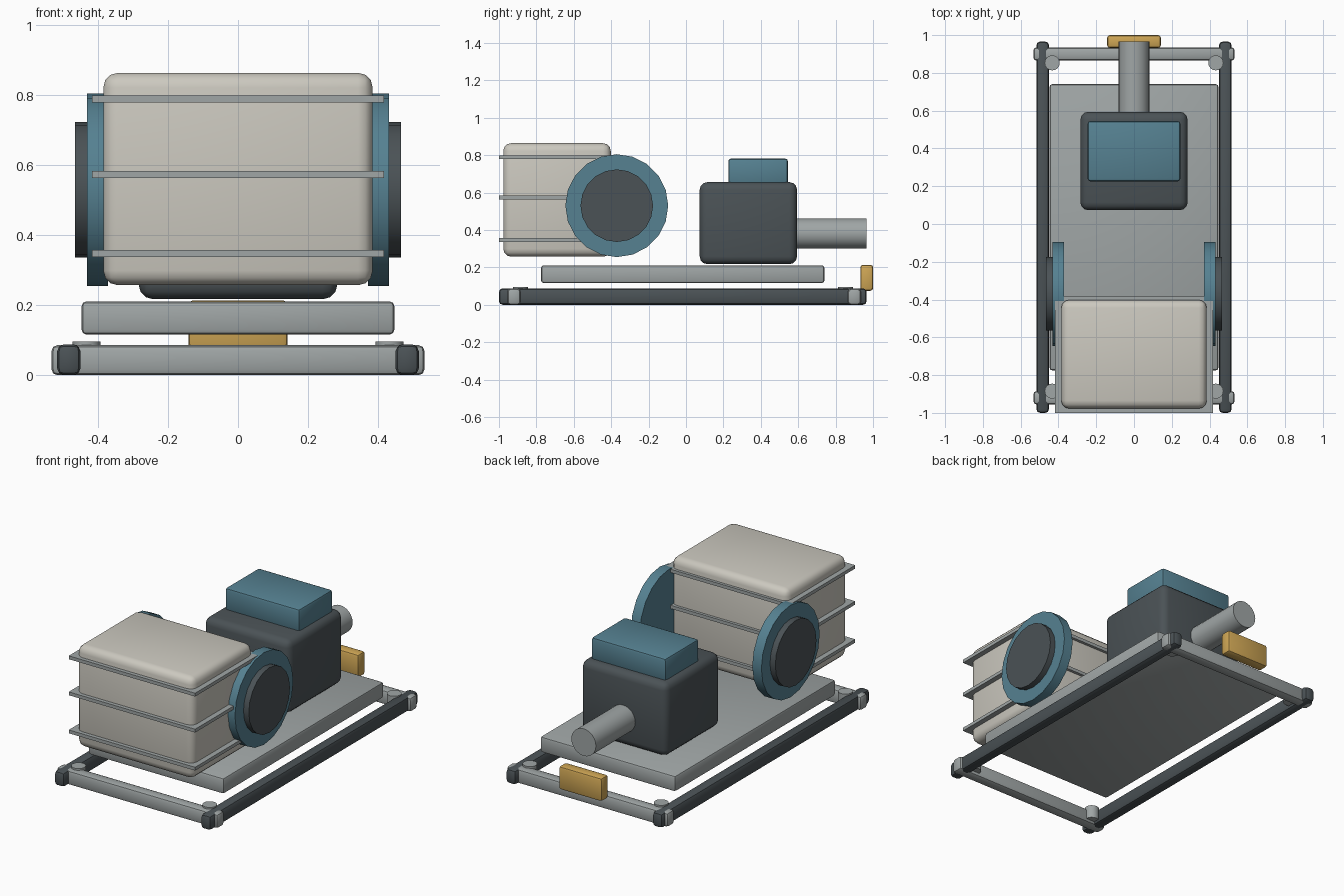
import bpy
import math

if "Cube" in bpy.data.objects:
    bpy.data.objects.remove(bpy.data.objects["Cube"])


def material(name, rgb):
    m = bpy.data.materials.new(name)
    m.diffuse_color = (*rgb, 1)
    m.use_nodes = True
    m.node_tree.nodes["Principled BSDF"].inputs["Base Color"].default_value = m.diffuse_color
    return m


CREAM = material("cream", (0.60, 0.58, 0.52))
GREY = material("grey", (0.35, 0.38, 0.38))
DARK = material("charcoal", (0.070, 0.085, 0.093))
BLUE = material("steel_blue", (0.092, 0.22, 0.285))
YELLOW = material("ochre", (0.62, 0.38, 0.09))


def finish(ob, name, mat):
    ob.name = name
    ob.data.materials.append(mat)
    bpy.ops.object.shade_smooth_by_angle(angle=math.radians(35))
    return ob


def box(name, mat, x, y, z, bevel=0.0, segments=2):
    """Box from (min, max) ranges, with optional rounded edges."""
    bpy.ops.mesh.primitive_cube_add(
        size=1, location=[(a + b) / 2 for a, b in (x, y, z)])
    ob = bpy.context.object
    ob.scale = [b - a for a, b in (x, y, z)]
    bpy.ops.object.transform_apply(location=False, rotation=False, scale=True)
    if bevel:
        mod = ob.modifiers.new("rounded_edges", "BEVEL")
        mod.width = bevel
        mod.segments = segments
        bpy.ops.object.modifier_apply(modifier=mod.name)
    return finish(ob, name, mat)


def cylinder(name, mat, centre, radius, depth, axis="z", sides=24):
    rot = {"x": (0, math.pi / 2, 0), "y": (math.pi / 2, 0, 0), "z": (0, 0, 0)}
    bpy.ops.mesh.primitive_cylinder_add(
        vertices=sides, radius=radius, depth=depth,
        location=centre, rotation=rot[axis])
    return finish(bpy.context.object, name, mat)


# Base frame: two side rails, two end rails and corner pads
for side, s in (("left", -1), ("right", 1)):
    box(side + "_rail", DARK, sorted((s * 0.45, s * 0.517)),
        (-1.0, 0.966), (0, 0.088), 0.02)
    for end, y in (("front", -0.885), ("rear", 0.853)):
        cylinder(f"{end}_{side}_pad", GREY, (s * 0.433, y, 0.057), 0.04, 0.078,
                 sides=16)
for end, y in (("front", -0.92), ("rear", 0.9)):
    box(end + "_rail", GREY, (-0.533, 0.533),
        (y - 0.035, y + 0.035), (0, 0.086), 0.017)

# Bed plate
box("bed_plate", GREY, (-0.447, 0.447), (-0.775, 0.74), (0.116, 0.211), 0.014)

# Front housing with three ribs
box("housing", CREAM, (-0.385, 0.385), (-0.977, -0.402), (0.257, 0.864), 0.042, 3)
for i, z in enumerate((0.347, 0.574, 0.789)):
    box(f"rib_{i + 1}", GREY, (-0.417, 0.417), (-1.0, -0.385), (z - 0.01, z + 0.01))

# Side wheels with hubs
for side, s in (("left", -1), ("right", 1)):
    cylinder(side + "_wheel", BLUE, (s * 0.401, -0.37, 0.53), 0.275, 0.06, "x", 20)
    cylinder(side + "_hub", DARK, (s * 0.436, -0.37, 0.53), 0.194, 0.06, "x", 20)

# Engine block, top cover and exhaust pipe
box("engine_block", DARK, (-0.284, 0.284), (0.073, 0.594), (0.217, 0.656), 0.042, 3)
box("engine_cover", BLUE, (-0.246, 0.246), (0.226, 0.545), (0.64, 0.782), 0.015)
cylinder("exhaust_pipe", GREY, (0, 0.765, 0.381), 0.081, 0.4, "y")

# Rear tag plate
box("rear_plate", YELLOW, (-0.142, 0.142), (0.932, 1.0), (0.075, 0.214), 0.014)
